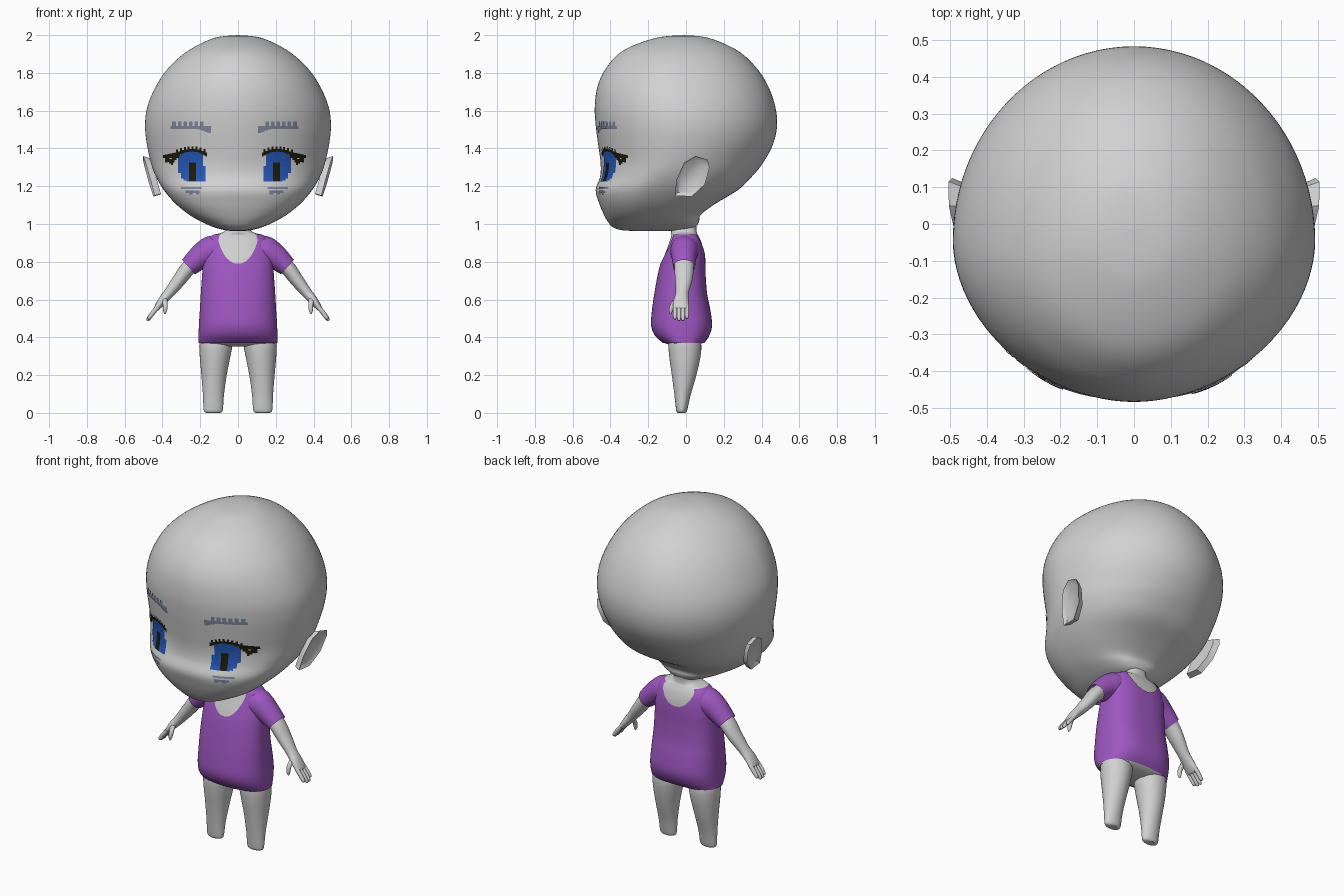
import bpy, bmesh, math
from mathutils import Vector

if "Cube" in bpy.data.objects:
    bpy.data.objects.remove(bpy.data.objects["Cube"])


def material(name, rgb):
    m = bpy.data.materials.new(name)
    m.use_nodes = True
    m.diffuse_color = (*rgb, 1)
    bsdf = next(n for n in m.node_tree.nodes if n.type == 'BSDF_PRINCIPLED')
    bsdf.inputs["Base Color"].default_value = (*rgb, 1)
    return m


SKIN = material("grey skin", (0.64, 0.64, 0.64))
CLOTH = material("purple cloth", (0.34, 0.095, 0.53))
BLUE = material("iris blue", (0.018, 0.095, 0.48))
DARK = material("lash black", (0.012, 0.011, 0.004))
SLATE = material("brow slate", (0.22, 0.24, 0.34))


def finish(name, bm, mat, recalc=True):
    if recalc:
        bmesh.ops.remove_doubles(bm, verts=bm.verts, dist=1e-5)
        bmesh.ops.recalc_face_normals(bm, faces=bm.faces)
    mesh = bpy.data.meshes.new(name)
    bm.to_mesh(mesh)
    bm.free()
    mesh.materials.append(mat)
    ob = bpy.data.objects.new(name, mesh)
    bpy.context.collection.objects.link(ob)
    bpy.ops.object.select_all(action='DESELECT')
    ob.select_set(True)
    bpy.context.view_layer.objects.active = ob
    bpy.ops.object.shade_smooth_by_angle(angle=math.radians(40))


def smooth_keys(keys, steps=6):
    """Catmull-Rom through tuples of numbers."""
    out = []
    for i in range(len(keys) - 1):
        p = [keys[max(0, min(len(keys) - 1, i + k))] for k in (-1, 0, 1, 2)]
        for s in range(steps):
            t = s / steps
            out.append(tuple(
                b + 0.5 * t * (c - a + t * (2 * a - 5 * b + 4 * c - d + t * (3 * (b - c) + d - a)))
                for a, b, c, d in zip(*p)))
    return out + [keys[-1]]


def loft(name, rings, mat, caps=True):
    bm = bmesh.new()
    grid = [[bm.verts.new(p) for p in ring] for ring in rings]
    n = len(grid[0])
    for lo, hi in zip(grid, grid[1:]):
        for i in range(n):
            j = (i + 1) % n
            bm.faces.new((lo[i], lo[j], hi[j], hi[i]))
    if caps:
        bm.faces.new(grid[0])
        bm.faces.new(grid[-1])
    finish(name, bm, mat)


def power(v, e):
    return math.copysign(abs(v) ** e, v)


def section(row, a, front_n, back_n, grow=0.0):
    """Point at angle a on a rounded cross-section (z, half width, front, back)."""
    z, hw, yf, yb = row
    yc = yf + 0.45 * (yb - yf)
    s, c = math.sin(a), -math.cos(a)
    n = front_n if c < 0 else back_n
    reach = (yc - yf if c < 0 else yb - yc) + grow
    return Vector(((hw + grow) * power(s, 2 / n), yc + reach * power(c, 2 / n), z))


def lookup(rows, z):
    for a, b in zip(rows, rows[1:]):
        if min(a[0], b[0]) <= z <= max(a[0], b[0]) and a[0] != b[0]:
            t = (z - a[0]) / (b[0] - a[0])
            return tuple(p + t * (q - p) for p, q in zip(a, b))
    return rows[-1]


SEG = 96
ANGLES = [2 * math.pi * i / SEG for i in range(SEG)]


def jaw_blend(z):
    """0 on the skull, 1 on the jaw, where the section is squarer."""
    t = max(0, min(1, (1.36 - z) / .28))
    return t * t * (3 - 2 * t)


def face_n(z):
    return 1.9 + .55 * jaw_blend(z)


# Head: rows of height, half width, front, back
head = smooth_keys([
    (2.0, 0, -.01, -.01), (1.985, .125, -.16, .12), (1.92, .26, -.33, .27),
    (1.83, .365, -.42, .37), (1.73, .434, -.468, .435), (1.62, .48, -.483, .473),
    (1.52, .492, -.478, .482), (1.42, .482, -.465, .46), (1.32, .46, -.452, .405),
    (1.25, .434, -.455, .348), (1.18, .393, -.478, .275), (1.11, .333, -.46, .16),
    (1.05, .26, -.435, .08), (1.01, .19, -.412, .068), (.982, .125, -.385, .045),
    (.966, .06, -.33, -.02), (.962, 0, -.2, -.2)])
loft("head", [[section(r, a, face_n(r[0]), 2 + .45 * jaw_blend(r[0])) for a in ANGLES]
              for r in head], SKIN, caps=False)

# Torso and neck, with the shirt laid over the same shape
torso = smooth_keys([
    (.37, .21, -.122, .097), (.41, .209, -.165, .124), (.465, .207, -.185, .138),
    (.545, .202, -.18, .129), (.63, .197, -.168, .112), (.73, .19, -.15, .104),
    (.8, .185, -.132, .103), (.86, .175, -.11, .098), (.91, .165, -.092, .085),
    (.94, .14, -.083, .07), (.955, .09, -.085, .063), (.98, .07, -.085, .062),
    (1.02, .075, -.09, .068), (1.08, .1, -.1, .09)])
base = [(.352, .12, -.06, .04), (.36, .17, -.09, .065)]
CHEST_N, BACK_N = 2.2, 2.75
loft("torso_and_neck",
     [[section(r, a, CHEST_N, BACK_N, -.006) for a in ANGLES] for r in base + torso], SKIN)


def neckline(a):
    low, n = (.79, CHEST_N) if math.cos(a) > 0 else (.835, BACK_N)
    across = abs(math.sin(a)) ** (2 / n)
    return low + (.945 - low) * min(1, across / .7) ** 2.2


ROWS = 44
loft("shirt", [[section(lookup(torso, .371 + (neckline(a) - .371) * k / ROWS), a, CHEST_N, BACK_N)
                for a in ANGLES] for k in range(ROWS + 1)], CLOTH, caps=False)


def tube(name, keys, mat, side, seg=24, steps=5, caps=True):
    """Tube through (x, y, z, radius across, radius in y)."""
    pts = smooth_keys(keys, steps)
    rings = []
    for i, p in enumerate(pts):
        q0, q1 = pts[max(0, i - 1)], pts[min(len(pts) - 1, i + 1)]
        t = Vector((q1[0] - q0[0], 0, q1[2] - q0[2])).normalized()
        n = Vector((0, 1, 0)).cross(t)
        ring = []
        for k in range(seg):
            a = 2 * math.pi * k / seg
            v = Vector(p[:3]) + n * (p[3] * math.cos(a)) + Vector((0, p[4] * math.sin(a), 0))
            ring.append((v.x * side, v.y, v.z))
        rings.append(ring)
    loft(name, rings, mat, caps)


# Ear outline as (y, z), leaning outwards towards the top and back
EAR = [(-.06, 1.15), (-.05, 1.235), (-.01, 1.325), (.05, 1.36),
       (.115, 1.34), (.125, 1.3), (.1, 1.21), (.03, 1.145)]


def ear(name, side):
    bm = bmesh.new()
    rim = [bm.verts.new((side * (.449 + .25 * (z - 1.15) + .08 * (y - .03)), y, z)) for y, z in EAR]
    outer = bm.faces.new(rim)
    back = bmesh.ops.extrude_face_region(bm, geom=[outer], use_keep_orig=True)
    for v in (g for g in back["geom"] if isinstance(g, bmesh.types.BMVert)):
        v.co.x -= side * .034
        v.co.y += (.03 - v.co.y) * .15
        v.co.z += (1.25 - v.co.z) * .1
    bmesh.ops.recalc_face_normals(bm, faces=bm.faces)
    bmesh.ops.inset_region(bm, faces=[outer], thickness=.02, depth=-.014)
    finish(name, bm, SKIN)


def plates(name, cells, mat, side, centre, lift):
    """Thin patches (u0, u1, z0, z1) laid on the face."""
    bm = bmesh.new()

    def on_face(u, z):
        x = side * (centre + u)
        _, hw, yf, yb = lookup(head, z)
        yc = yf + 0.45 * (yb - yf)
        y = yc - (yc - yf) * (1 - abs(x / hw) ** face_n(z)) ** (1 / face_n(z))
        return bm.verts.new((x, y - lift, z))

    for u0, u1, z0, z1 in cells:
        n = max(1, math.ceil((z1 - z0) / .03))
        for k in range(n):
            a, b = z0 + (z1 - z0) * k / n, z0 + (z1 - z0) * (k + 1) / n
            f = bm.faces.new([on_face(u0, a), on_face(u1, a), on_face(u1, b), on_face(u0, b)])
            f.normal_update()
            if f.normal.y > 0:
                f.normal_flip()
    finish(name, bm, mat, recalc=False)


def columns(u0, u1, count, bottom, top):
    """Row of thin columns whose ends follow rules of column number and position."""
    w = (u1 - u0) / count
    return [(u0 + i * w, u0 + (i + 1) * w, bottom(i, (2 * i + 1) / count - 1),
             top(i, (2 * i + 1) / count - 1)) for i in range(count)]


for side, word, centre in ((1, "left", .206), (-1, "right", .243)):
    ear(word + "_ear", side)

    # Leg
    tube(word + "_leg", [
        (.11, -.008, .45, .075, .07), (.117, -.006, .37, .087, .086),
        (.122, -.006, .3, .081, .083), (.127, -.01, .2, .067, .065),
        (.13, -.018, .1, .056, .044), (.131, -.022, .03, .052, .032),
        (.131, -.023, .008, .048, .027), (.131, -.023, 0, .038, .02)], SKIN, side, seg=32)

    # Sleeve and arm
    tube(word + "_sleeve", [
        (.1, -.005, .868, .068, .075), (.145, -.008, .858, .077, .075),
        (.2, -.01, .825, .066, .066), (.262, -.01, .772, .051, .058)],
        CLOTH, side, seg=32, caps=False)
    tube(word + "_arm", [
        (.15, -.01, .86, .042, .055), (.255, -.01, .775, .041, .052),
        (.31, -.012, .705, .036, .046), (.365, -.02, .635, .028, .035),
        (.4, -.026, .595, .023, .04), (.43, -.026, .555, .015, .042),
        (.438, -.026, .545, .006, .034)], SKIN, side)

    # Fingers and thumb
    for i, reach in enumerate((.9, 1, 1, .85)):
        y = -.058 + .021 * i
        tube(f"{word}_finger_{i + 1}", [
            (.42, y, .567, .012, .011), (.42 + .033 * reach, y, .567 - .04 * reach, .012, .011),
            (.42 + .056 * reach, y, .567 - .072 * reach, .01, .009),
            (.42 + .06 * reach, y, .567 - .079 * reach, .003, .003)], SKIN, side, seg=10, steps=3)
    tube(word + "_thumb", [
        (.39, -.045, .605, .015, .017), (.385, -.072, .572, .013, .014),
        (.386, -.08, .54, .01, .01), (.388, -.081, .524, .003, .004)], SKIN, side, seg=10, steps=3)

    # Painted eye: iris, pupil, lashes, brow and lower marks
    plates(word + "_iris", columns(-.072, .074, 10, lambda i, v: 1.225 + .07 * max(0, v) ** 4,
                                   lambda i, v: 1.388 - .03 * abs(v) ** 3 - (.06 if i == 0 else 0)),
           BLUE, side, centre, .004)
    plates(word + "_pupil", columns(-.02, .016, 2, lambda i, v: 1.227, lambda i, v: 1.325),
           DARK, side, centre, .007)
    lashes = columns(-.08, .085, 16, lambda i, v: 1.383 - .03 * v * v,
                     lambda i, v: 1.397 - .02 * v * v + .014 * (i % 2))
    lashes += columns(.07, .155, 7, lambda i, v: 1.35 - .012 * (i % 3), lambda i, v: 1.373 - .008 * v)
    lashes += columns(.1, .135, 3, lambda i, v: 1.312 + .008 * i, lambda i, v: 1.345)
    plates(word + "_lashes", lashes, DARK, side, centre, .006)
    brow = columns(-.1, .115, 22, lambda i, v: 1.504, lambda i, v: 1.518 + .024 * (i % 3 > 0) * (v > -.6))
    brow += columns(-.1, -.03, 4, lambda i, v: 1.482 + .006 * i, lambda i, v: 1.504)
    plates(word + "_brow", brow, SLATE, side, centre, .004)
    marks = columns(-.05, .06, 6, lambda i, v: 1.186, lambda i, v: 1.197)
    marks += columns(-.04, .035, 4, lambda i, v: 1.156 + .008 * (i % 2), lambda i, v: 1.178)
    plates(word + "_lower_marks", marks, SLATE, side, centre, .004)
